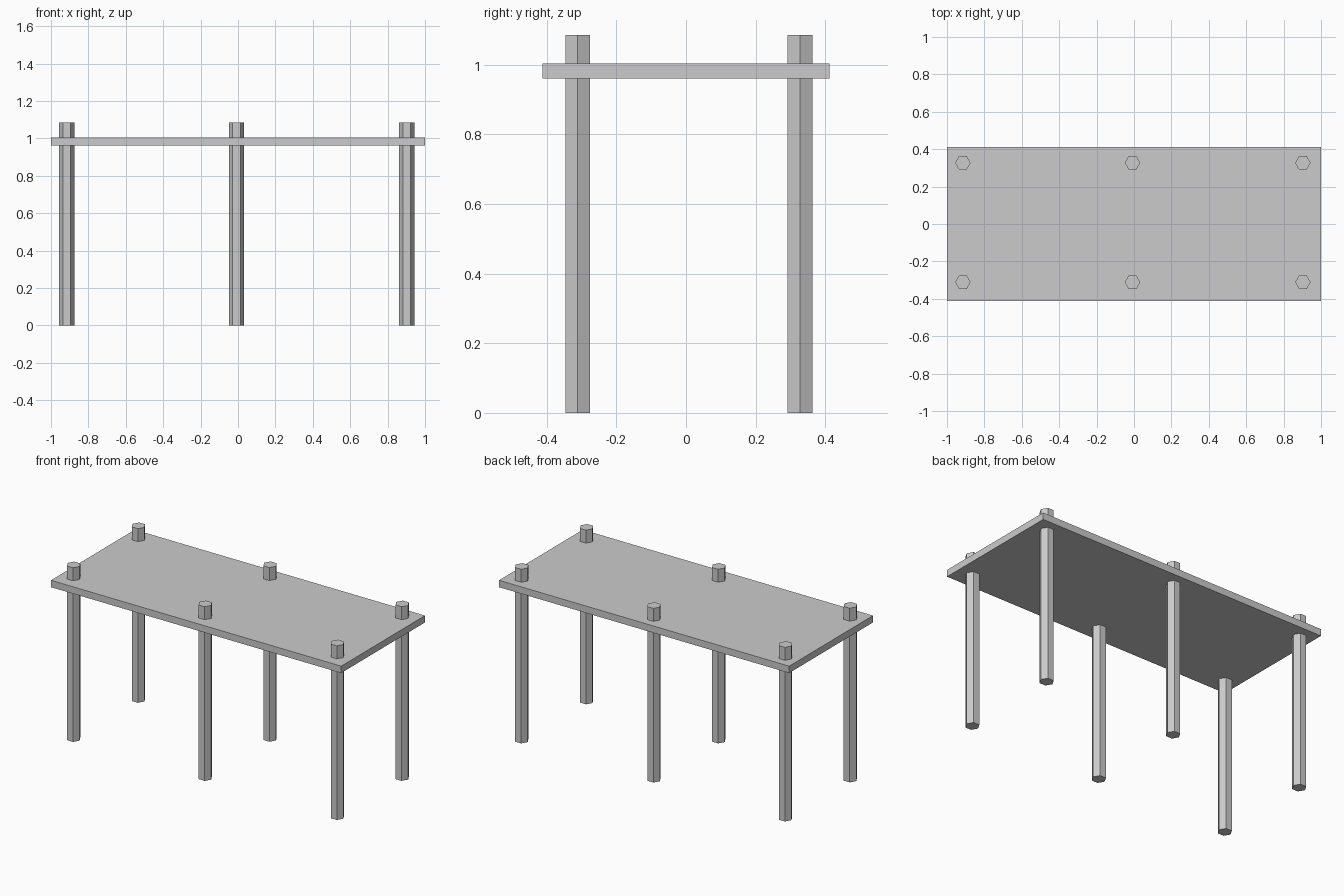
import bpy

# Remove the default cube
cube = bpy.data.objects.get("Cube")
if cube:
    bpy.data.objects.remove(cube, do_unlink=True)

# Single grey material
GREY = (0.6, 0.6, 0.6, 1.0)
grey = bpy.data.materials.new("plain grey")
grey.use_nodes = True
grey.diffuse_color = GREY
grey.node_tree.nodes["Principled BSDF"].inputs["Base Color"].default_value = GREY

TOP_LOW, TOP_HIGH = 0.961, 1.004
LEG_HEIGHT, LEG_RADIUS = 1.085, 0.0412


def finish(name):
    obj = bpy.context.object
    obj.name = name
    obj.data.materials.append(grey)
    return obj


# Flat rectangular top
bpy.ops.mesh.primitive_cube_add(size=1, location=(0, 0, (TOP_LOW + TOP_HIGH) / 2))
table_top = finish("table_top")
table_top.scale = (2, 0.825, TOP_HIGH - TOP_LOW)
bpy.ops.object.transform_apply(location=False, rotation=False, scale=True)

# Six hexagonal legs, corners pointing sideways, rising through the top
for row, y in (("front", -0.311), ("back", 0.327)):
    for side, x in (("right", -0.915), ("middle", -0.008), ("left", 0.903)):
        bpy.ops.mesh.primitive_cylinder_add(
            vertices=6, radius=LEG_RADIUS, depth=LEG_HEIGHT,
            location=(x, y, LEG_HEIGHT / 2), rotation=(0, 0, 1.5708))
        finish(f"{row}_{side}_leg")
